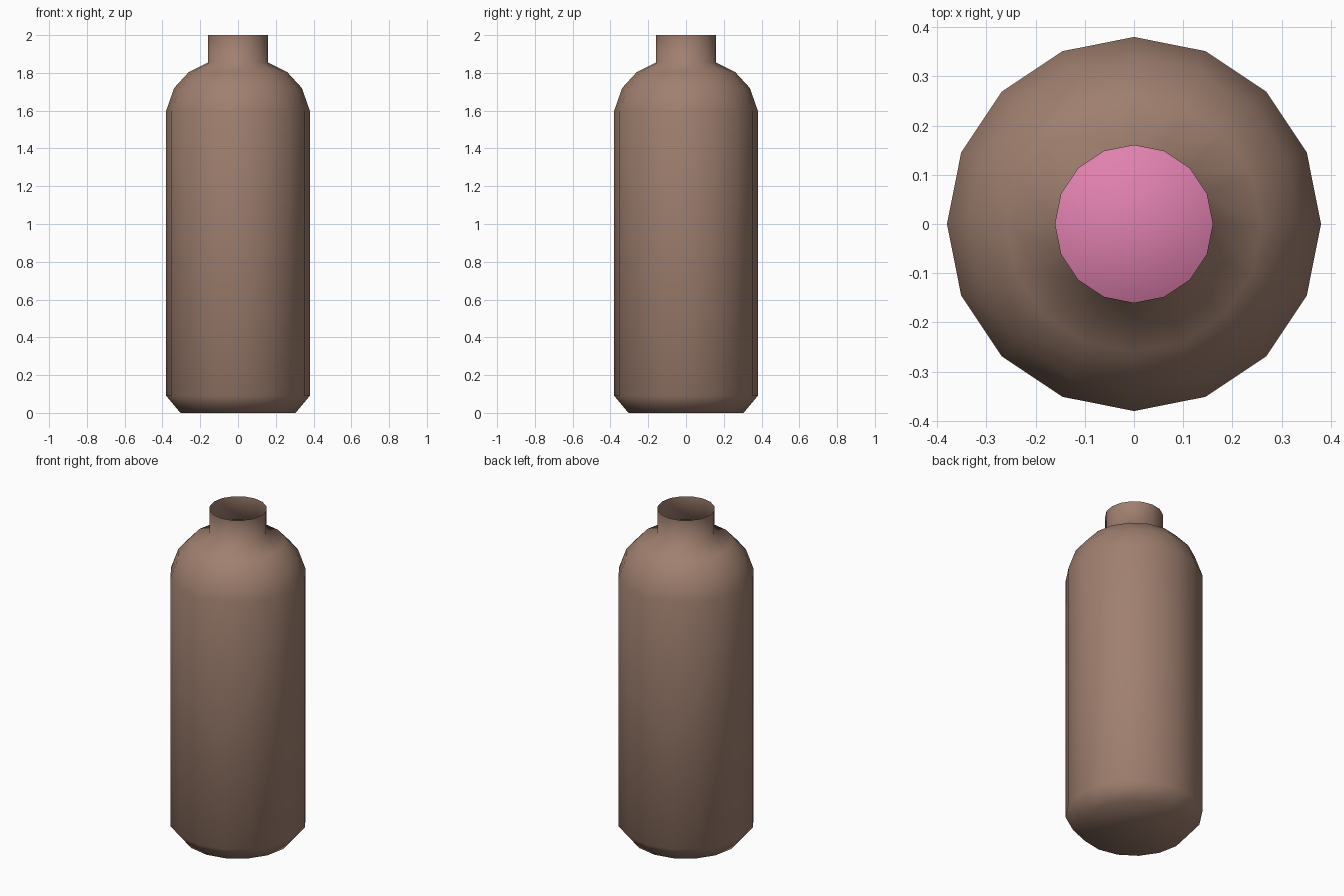
import bpy, bmesh, math

if "Cube" in bpy.data.objects:
    bpy.data.objects.remove(bpy.data.objects["Cube"])

SIDES = 16


def material(name, color):
    mat = bpy.data.materials.new(name)
    mat.diffuse_color = color
    mat.use_nodes = True
    mat.node_tree.nodes["Principled BSDF"].inputs["Base Color"].default_value = mat.diffuse_color
    return mat


def lathe(name, profile, mat, cap_top):
    """Spin (radius, z) points around z, closing the bottom and optionally the top."""
    bm = bmesh.new()
    rings = []
    for r, z in profile:
        rings.append([bm.verts.new((r * math.cos(a), r * math.sin(a), z))
                      for a in (2 * math.pi * i / SIDES for i in range(SIDES))])
    for low, high in zip(rings, rings[1:]):
        for i in range(SIDES):
            j = (i + 1) % SIDES
            bm.faces.new((low[i], low[j], high[j], high[i]))
    bm.faces.new(rings[0][::-1])
    if cap_top:
        bm.faces.new(rings[-1])
    for f in bm.faces:
        f.smooth = True
    mesh = bpy.data.meshes.new(name)
    bm.to_mesh(mesh)
    bm.free()
    mesh.materials.append(mat)
    obj = bpy.data.objects.new(name, mesh)
    bpy.context.collection.objects.link(obj)
    return obj


# Thin bottle shell with chamfered base, rounded shoulder and open neck
lathe("bottle",
      [(0.305, 0), (0.38, 0.09), (0.38, 1.6), (0.338, 1.72),
       (0.26, 1.805), (0.16, 1.855), (0.16, 2.0)],
      material("bottle_brown", (0.35, 0.215, 0.16, 1)), False)

# Liquid inside, seen through the neck
lathe("liquid",
      [(0.285, 0.03), (0.35, 0.11), (0.35, 1.4)],
      material("liquid_pink", (0.75, 0.22, 0.43, 1)), True)
